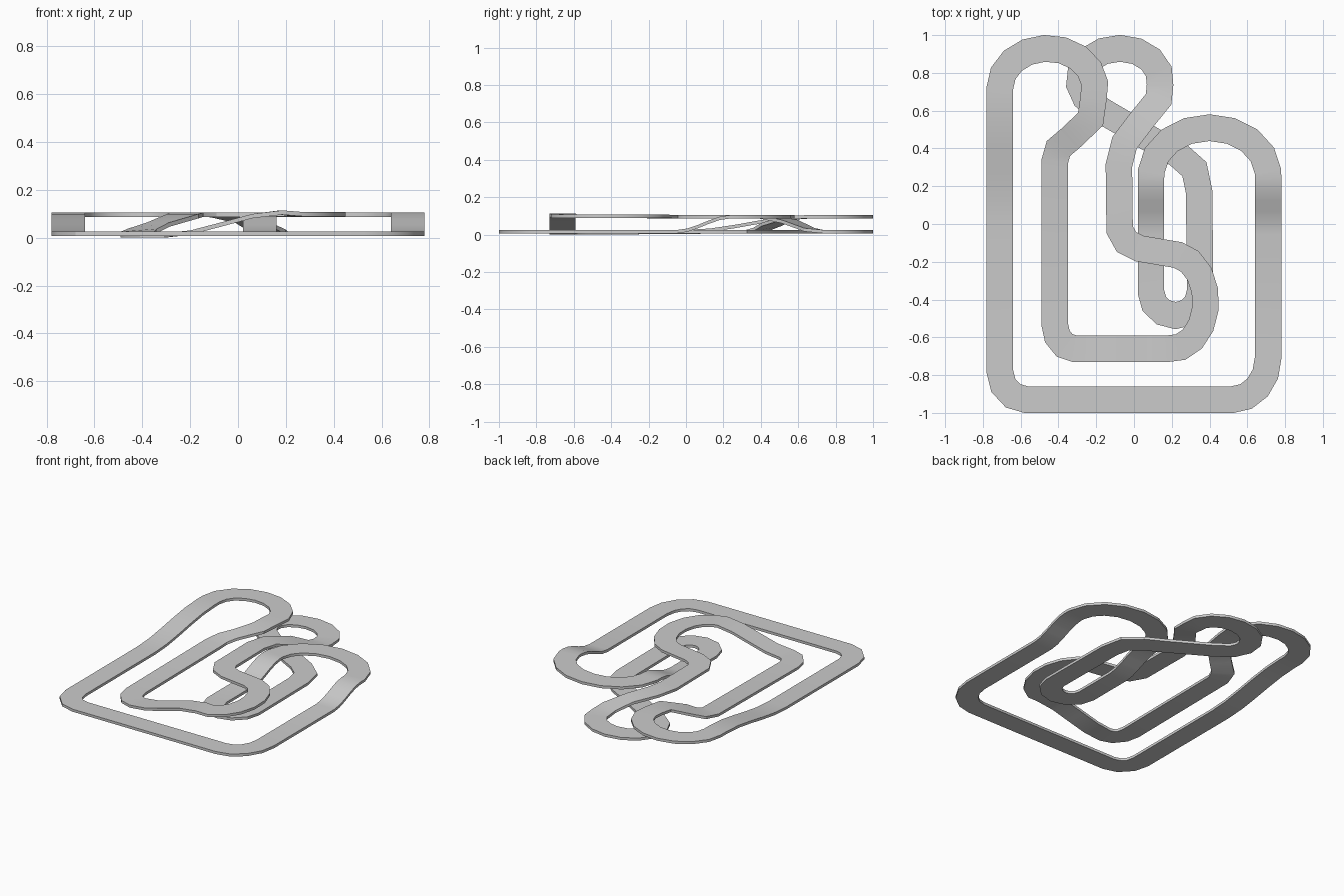
import bpy, bmesh
from math import sin, cos, radians
from mathutils import Vector

if "Cube" in bpy.data.objects:
    bpy.data.objects.remove(bpy.data.objects["Cube"])

HALF_W, HALF_T = 0.07, 0.009      # flat strip: half width, half thickness
LOW, HIGH = 0.018, 0.098          # heights of the two layers
path = []


def pt(x, y, z):
    path.append(Vector((x, y, z)))


def arc(cx, cy, rx, ry, a0, a1, n, z):
    for i in range(n + 1):
        a = radians(a0 + (a1 - a0) * i / n)
        pt(cx + rx * cos(a), cy + ry * sin(a), z)


def ramp(x, y0, y1, z0, z1, n=5):
    # eased change of layer along a straight run in y
    for i in range(n + 1):
        t = i / n
        pt(x, y0 + (y1 - y0) * t, z0 + (z1 - z0) * t * t * (3 - 2 * t))


# outer frame: left side down, along the front, up the right side
ramp(-0.71, 0.66, 0.0, HIGH, LOW)
arc(-0.57, -0.78, 0.14, 0.15, 180, 270, 3, LOW)
arc(0.52, -0.71, 0.19, 0.22, -90, 0, 4, LOW)
ramp(0.71, -0.05, 0.24, LOW, HIGH)

# right loop, then down to the small hook
arc(0.40, 0.26, 0.31, 0.25, 4, 176, 8, HIGH)
ramp(0.09, 0.24, -0.05, HIGH, LOW)
arc(0.22, -0.36, 0.13, 0.125, 180, 360, 6, LOW)

# hook side up and diagonal running below the other strips
for x, y in ((0.345, 0.17), (0.32, 0.29), (0.23, 0.37), (0.12, 0.43), (-0.17, 0.60)):
    pt(x, y, LOW)

# back right loop
arc(-0.075, 0.76, 0.215, 0.17, 212, -8, 9, LOW)

# climb over the diagonal into the S bend
for x, y, z in ((0.13, 0.66, 0.028), (0.045, 0.555, 0.072), (-0.05, 0.43, 0.096),
                (-0.08, 0.31, HIGH), (-0.076, -0.03, HIGH), (-0.04, -0.095, HIGH),
                (0.03, -0.13, HIGH)):
    pt(x, y, z)
arc(0.20, -0.41, 0.18, 0.25, 80, -75, 7, 0.1)

# inner front run dropping to the low layer
for x, z in ((0.18, 0.107), (0.06, 0.092), (-0.07, 0.057), (-0.2, 0.023)):
    pt(x, -0.66, z)
arc(-0.315, -0.53, 0.105, 0.13, -90, -180, 3, 0.011)

# inner left side, then climb into the back left loop
for x, y, z in ((-0.42, 0.33, LOW), (-0.40, 0.40, 0.03), (-0.335, 0.455, 0.056),
                (-0.23, 0.555, 0.092)):
    pt(x, y, z)
arc(-0.458, 0.72, 0.252, 0.21, -15, 180, 9, HIGH)

# sweep a rectangular section with mitred joints along the closed path
bm = bmesh.new()
rings = []
n = len(path)
for i, p in enumerate(path):
    d0 = (p - path[i - 1]).to_2d().normalized()
    d1 = (path[(i + 1) % n] - p).to_2d().normalized()
    t = (d0 + d1).normalized()
    side = Vector((-t.y, t.x, 0)) * HALF_W / max(t.dot(d0), 0.7)
    up = Vector((0, 0, HALF_T))
    rings.append([bm.verts.new(p + side * s + up * u)
                  for s, u in ((1, 1), (-1, 1), (-1, -1), (1, -1))])
for i in range(n):
    a, b = rings[i], rings[(i + 1) % n]
    for k in range(4):
        m = (k + 1) % 4
        bm.faces.new((a[k], a[m], b[m], b[k]))
bmesh.ops.recalc_face_normals(bm, faces=bm.faces)
# rest exactly on the ground
low = min(v.co.z for v in bm.verts)
for v in bm.verts:
    v.co.z -= low

mesh = bpy.data.meshes.new("looped_strip")
bm.to_mesh(mesh)
bm.free()
strip = bpy.data.objects.new("looped_strip", mesh)
bpy.context.collection.objects.link(strip)
bpy.context.view_layer.objects.active = strip
strip.select_set(True)
bpy.ops.object.shade_smooth_by_angle(angle=radians(30))
